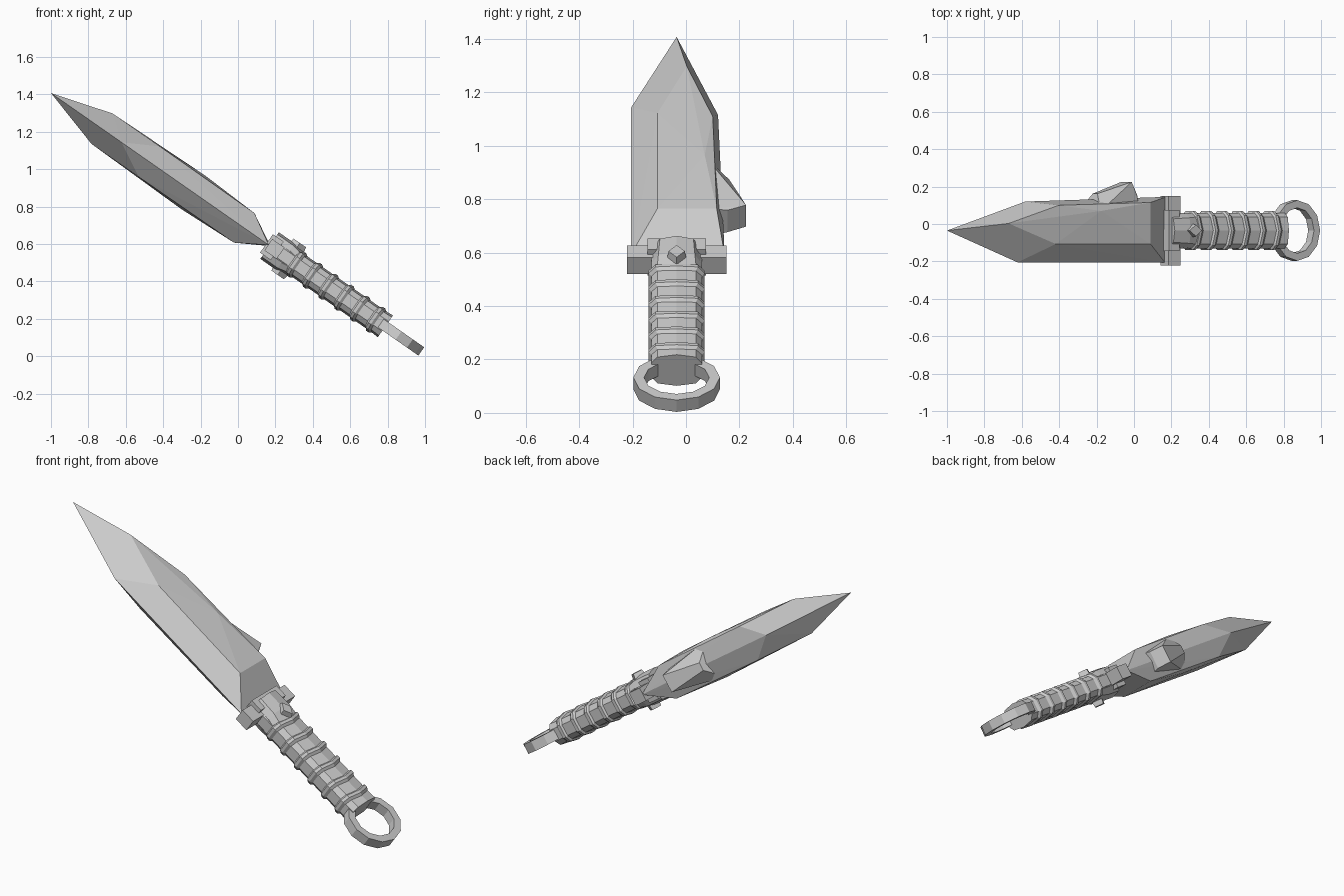
import bpy, bmesh
from math import radians, sin, cos, pi

if "Cube" in bpy.data.objects:
    bpy.data.objects.remove(bpy.data.objects["Cube"])

# Local frame: x runs from blade tip to pommel, y is width, z is thickness
TIP, TILT, YC = (-1.0, 0.0, 1.407), radians(34.9), -0.035


def finish(name, bm):
    bmesh.ops.recalc_face_normals(bm, faces=bm.faces)
    mesh = bpy.data.meshes.new(name)
    bm.to_mesh(mesh)
    bm.free()
    ob = bpy.data.objects.new(name, mesh)
    bpy.context.collection.objects.link(ob)
    ob.location = TIP
    ob.rotation_euler = (0, TILT, 0)
    return ob


def hull(name, pts):
    """Convex solid from (s, y, n) points, mirrored through the thickness."""
    bm = bmesh.new()
    for p in {(s, y, k * n) for s, y, n in pts for k in (1, -1)}:
        bm.verts.new(p)
    bmesh.ops.convex_hull(bm, input=bm.verts)
    loose = [v for v in bm.verts if not v.link_faces]
    bmesh.ops.delete(bm, geom=loose, context='VERTS')
    return finish(name, bm)


def box(name, s0, s1, hy, hn):
    return hull(name, [(s, YC + k * hy, hn) for s in (s0, s1) for k in (1, -1)])


def loft(name, section, stations):
    """Closed section swept along the axis; stations are (s, y scale, n scale, chevron)."""
    bm = bmesh.new()
    rings = [[bm.verts.new((s + ch * (abs(y) / 0.095), YC + y * ky, n * kn))
              for y, n in section] for s, ky, kn, ch in stations]
    m = len(section)
    for a, b in zip(rings, rings[1:]):
        for i in range(m):
            bm.faces.new((a[i], a[(i + 1) % m], b[(i + 1) % m], b[i]))
    bm.faces.new(rings[0])
    bm.faces.new(rings[-1])
    return finish(name, bm)


# Blade: faceted, with sharp edges in the mid plane
hull("blade", [
    (0, YC, 0), (0.46, -0.205, 0), (1.42, -0.205, 0), (1.43, 0.145, 0), (0.51, 0.12, 0),
    (0.333, 0.003, 0.099), (0.64, -0.107, 0.099), (0.66, 0.10, 0.098),
    (0.93, 0.07, 0.110), (1.26, -0.107, 0.096), (1.26, 0.115, 0.096)])

# Barb on the back edge
hull("barb", [
    (0.93, 0.07, 0.105), (0.965, 0.162, 0.022), (1.058, 0.166, 0.056),
    (1.17, 0.225, 0.049), (1.205, 0.155, 0.05), (1.21, 0.10, 0.06)])

# Guard: cross bar and stepped block
box("guard_bar", 1.417, 1.497, 0.186, 0.037)
box("guard_block", 1.405, 1.475, 0.11, 0.06)

# Grip section: ridged on top and bottom
quarter = [(0.0, 0.071), (0.072, 0.06), (0.095, 0.032)]
right = quarter + [(y, -n) for y, n in reversed(quarter)]
section = right + [(-y, n) for y, n in reversed(right[1:-1])]

# Collar in front of the grip
loft("collar", section, [(1.425, 0.87, 1.22, 0), (1.53, 0.95, 1.22, 0), (1.60, 1.0, 1.05, -0.03)])

# Grip with wrapped ridges
stations = [(1.46, 1, 0.95, 0)]
for i in range(6):
    s = 1.60 + i * 0.103
    stations += [(s - 0.014, 1.0, 0.96, -0.015), (s - 0.006, 1.1, 1.1, -0.015),
                 (s + 0.010, 1.1, 1.1, -0.015), (s + 0.024, 1.0, 0.96, -0.015)]
stations.append((2.18, 1, 1, 0))
loft("grip", section, stations)

# Diamond studs on both faces of the grip
for side, name in ((1, "stud_top"), (-1, "stud_bottom")):
    bm = bmesh.new()
    low, high = [[bm.verts.new((1.55 + 0.05 * k * cos(a), YC + 0.038 * k * sin(a), side * n))
                  for a in (0, pi / 2, pi, 3 * pi / 2)] for k, n in ((1, 0.06), (0.8, 0.104))]
    for i in range(4):
        j = (i + 1) % 4
        bm.faces.new((low[i], low[j], high[j], high[i]))
    bm.faces.new(low)
    bm.faces.new(high)
    finish(name, bm)

# Ring pommel: twelve-sided with a square section
bm = bmesh.new()
profile = [(0.148, 0.162, 0.027), (0.148, 0.162, -0.027), (0.108, 0.122, -0.027), (0.108, 0.122, 0.027)]
N = 12
loops = [[bm.verts.new((2.266 + rs * cos(a), YC + ry * sin(a), n)) for rs, ry, n in profile]
         for a in (2 * pi * i / N for i in range(N))]
for i in range(N):
    a, b = loops[i], loops[(i + 1) % N]
    for j in range(4):
        k = (j + 1) % 4
        bm.faces.new((a[j], a[k], b[k], b[j]))
finish("pommel_ring", bm)
